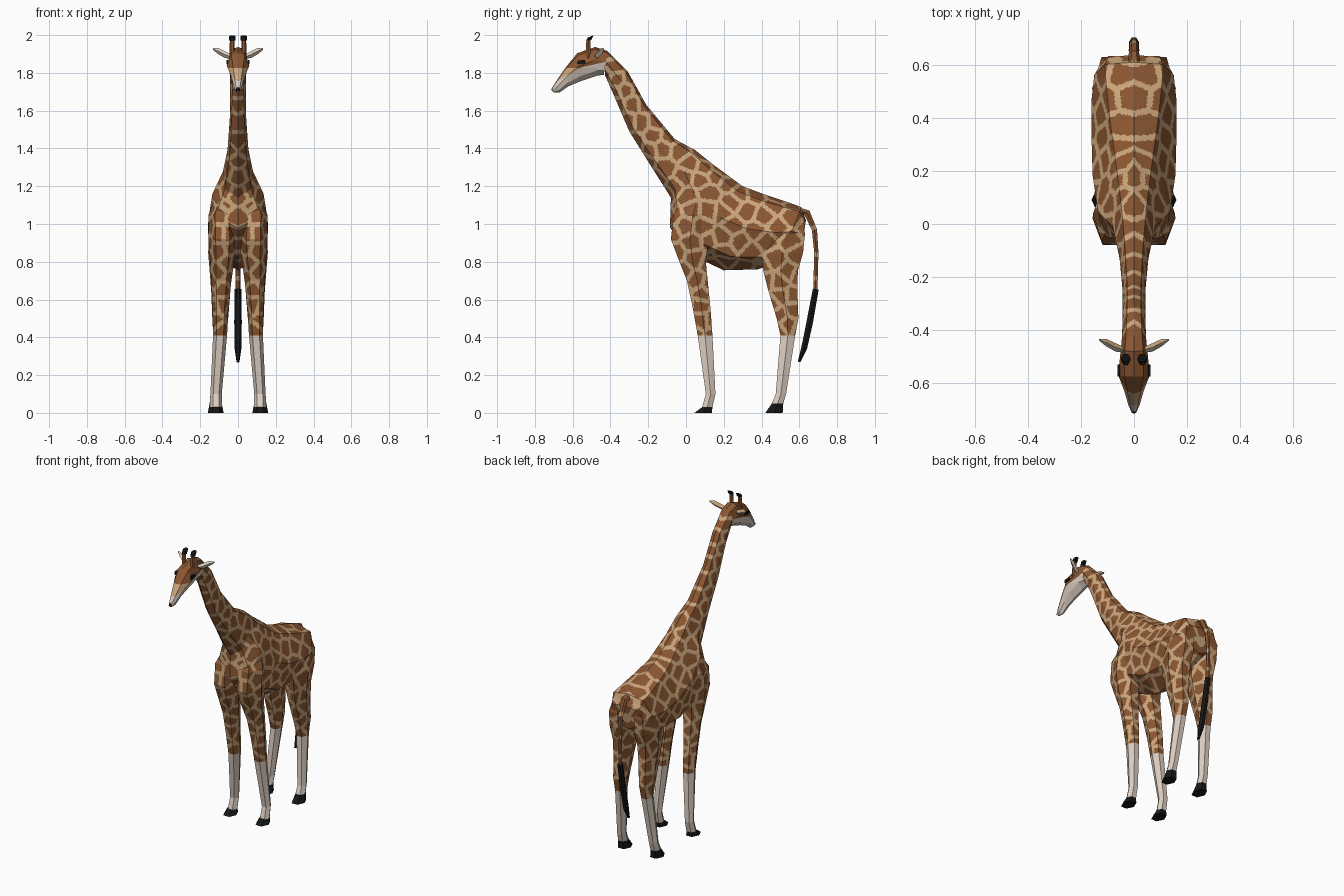
import bpy, bmesh, math, random
from mathutils import Vector, kdtree

if "Cube" in bpy.data.objects:
    bpy.data.objects.remove(bpy.data.objects["Cube"])

random.seed(7)


def material(name, rgb):
    m = bpy.data.materials.new(name)
    m.diffuse_color = (*rgb, 1)
    m.use_nodes = True
    m.node_tree.nodes["Principled BSDF"].inputs["Base Color"].default_value = m.diffuse_color
    return m


MATS = [material("brown patch", (0.26, 0.095, 0.032)),
        material("tan coat", (0.60, 0.38, 0.20)),
        material("cream", (0.72, 0.62, 0.54)),
        material("black", (0.008, 0.008, 0.008))]
BROWN, TAN, CREAM, BLACK = range(4)


def loft(rings):
    """Skin a list of closed rings of points and cap both ends."""
    bm = bmesh.new()
    vs = [[bm.verts.new(p) for p in r] for r in rings]
    n = len(vs[0])
    for a, b in zip(vs, vs[1:]):
        for i in range(n):
            j = (i + 1) % n
            bm.faces.new((a[i], a[j], b[j], b[i]))
    bm.faces.new(vs[0])
    bm.faces.new(vs[-1])
    bmesh.ops.recalc_face_normals(bm, faces=bm.faces)
    return bm


def spine_ring(ty, tz, by, bz, w1, w2, w3):
    """Symmetric ring from a top point to a bottom point with three half widths."""
    top, bot = Vector((0, ty, tz)), Vector((0, by, bz))
    side = [(0.08, w1), (0.45, w2), (0.82, w3)]
    right = [top.lerp(bot, f) + Vector((w, 0, 0)) for f, w in side]
    left = [top.lerp(bot, f) - Vector((w, 0, 0)) for f, w in reversed(side)]
    return [top, *right, bot, *left]


def leg_ring(s, z, y0, y1, x0, x1):
    """Six-sided level ring filling the given y and x range."""
    cx, cy, rx, ry = (x0 + x1) / 2, (y0 + y1) / 2, (x1 - x0) / 2, (y1 - y0) / 2
    return [(s * (cx + rx * math.cos(k * math.pi / 3)),
             cy + ry * math.sin(k * math.pi / 3) / 0.866, z) for k in range(6)]


def tube(path, sides=6):
    """Tube in the x = 0 plane through (y, z, radius) points."""
    rings = []
    for i, (y, z, r) in enumerate(path):
        a, b = path[max(i - 1, 0)], path[min(i + 1, len(path) - 1)]
        t = Vector((0, b[0] - a[0], b[1] - a[1])).normalized()
        nrm = Vector((0, -t.z, t.y))
        rings.append([Vector((0, y, z)) + nrm * r * math.sin(k * math.tau / sides)
                      + Vector((r * math.cos(k * math.tau / sides), 0, 0)) for k in range(sides)])
    return loft(rings)


def finish(bm, name, rule):
    """Colour faces by rule(face centre, normal) and make the object."""
    bm.normal_update()
    for f in bm.faces:
        f.material_index = rule(f.calc_center_median(), f.normal)
    me = bpy.data.meshes.new(name)
    for m in MATS:
        me.materials.append(m)
    bm.to_mesh(me)
    bm.free()
    ob = bpy.data.objects.new(name, me)
    bpy.context.collection.objects.link(ob)
    return ob


def refine(bm, size=0.013, floor=0.4101):
    """Halve longest edges above the stockings so patches can be coloured."""
    bmesh.ops.triangulate(bm, faces=bm.faces[:])
    todo = [tuple(v.co.copy() for v in f.verts) for f in bm.faces]
    bm.free()
    out, verts = bmesh.new(), {}

    def vert(p):
        key = (round(p.x, 5), round(p.y, 5), round(p.z, 5))
        if key not in verts:
            verts[key] = out.verts.new(p)
        return verts[key]

    while todo:
        a, b, c = todo.pop()
        ab, bc, ca = (a - b).length, (b - c).length, (c - a).length
        if max(ab, bc, ca) > size and max(a.z, b.z, c.z) > floor:
            if bc >= ab and bc >= ca:
                a, b, c = b, c, a
            elif ca >= ab and ca >= bc:
                a, b, c = c, a, b
            m = (a + b) / 2
            todo += [(a, m, c), (m, b, c)]
        else:
            corners = [vert(p) for p in (a, b, c)]
            if len(set(corners)) == 3 and not out.faces.get(corners):
                out.faces.new(corners)
    return out


# neck and torso, one loft from the nape to the rump
body = loft([spine_ring(*r) for r in (
    (-0.42, 1.92, -0.43, 1.79, 0.030, 0.045, 0.032),
    (-0.31, 1.81, -0.39, 1.70, 0.026, 0.043, 0.030),
    (-0.21, 1.63, -0.30, 1.49, 0.026, 0.043, 0.034),
    (-0.06, 1.45, -0.20, 1.33, 0.035, 0.055, 0.045),
    (0.05, 1.39, -0.08, 1.14, 0.045, 0.080, 0.070),
    (0.15, 1.31, -0.085, 0.98, 0.055, 0.135, 0.120),
    (0.30, 1.20, 0.04, 0.83, 0.075, 0.156, 0.130),
    (0.42, 1.155, 0.20, 0.755, 0.092, 0.160, 0.125),
    (0.54, 1.115, 0.38, 0.76, 0.105, 0.160, 0.120),
    (0.61, 1.09, 0.50, 0.80, 0.110, 0.150, 0.110),
    (0.635, 1.02, 0.61, 0.86, 0.095, 0.115, 0.080))])

# legs: level rings of z, y range, x range
FRONT = ((1.15, 0.0, 0.13, 0.03, 0.115), (1.05, -0.065, 0.14, 0.02, 0.155),
         (0.92, -0.08, 0.12, 0.005, 0.156), (0.80, -0.035, 0.105, 0.02, 0.148),
         (0.70, 0.005, 0.115, 0.035, 0.142), (0.55, 0.037, 0.13, 0.05, 0.136),
         (0.41, 0.062, 0.14, 0.058, 0.132), (0.10, 0.105, 0.156, 0.086, 0.146),
         (0.03, 0.085, 0.14, 0.085, 0.15))
HIND = ((1.04, 0.47, 0.61, 0.04, 0.12), (0.95, 0.42, 0.63, 0.03, 0.153),
        (0.85, 0.40, 0.62, 0.02, 0.158), (0.75, 0.41, 0.592, 0.03, 0.15),
        (0.65, 0.435, 0.59, 0.04, 0.142), (0.50, 0.48, 0.595, 0.052, 0.136),
        (0.41, 0.50, 0.578, 0.06, 0.131), (0.10, 0.475, 0.53, 0.086, 0.146),
        (0.05, 0.455, 0.515, 0.086, 0.15))
SOLES = {"front": (0, 0.045, 0.137, 0.076, 0.16), "hind": (0, 0.42, 0.512, 0.076, 0.16)}

coat = {"body": body}
for side, s in (("right", 1), ("left", -1)):
    for kind, rings in (("front", FRONT), ("hind", HIND)):
        coat[f"{kind}_leg_{side}"] = loft([leg_ring(s, *r) for r in rings])
        hoof = loft([leg_ring(s, *rings[-1]), leg_ring(s, *SOLES[kind])])
        finish(hoof, f"{kind}_hoof_{side}", lambda c, n: BLACK)

# tail and its tuft
coat["tail"] = tube([(0.59, 1.07, 0.022), (0.64, 1.06, 0.02), (0.68, 0.97, 0.016),
                     (0.69, 0.85, 0.013), (0.685, 0.65, 0.013)])
tuft = tube([(0.687, 0.655, 0.018), (0.655, 0.48, 0.02), (0.625, 0.34, 0.018), (0.598, 0.27, 0.008)])
finish(tuft, "tail_tuft", lambda c, n: BLACK)

# patch centres spread over the coat, mirrored through |x|
points = []
for name in coat:
    coat[name] = refine(coat[name])
    points += [f.calc_center_median() for f in coat[name].faces]
seeds = []
for p in random.sample(points, min(5000, len(points))):
    p = Vector((abs(p.x), p.y, p.z))
    gap = 0.074 if p.z > 0.75 and p.y > -0.1 else 0.064
    if p.z > 0.41 and all((p - q).length > gap for q in seeds):
        seeds.append(p)
tree = kdtree.KDTree(len(seeds))
for i, p in enumerate(seeds):
    tree.insert(p, i)
tree.balance()


def coat_rule(c, n):
    """Brown cells with tan lines between; cream stockings."""
    if c.z < 0.41:
        return CREAM
    (a, _, d1), (b, _, d2) = tree.find_n((abs(c.x), c.y, c.z), 2)
    return TAN if (d2 * d2 - d1 * d1) / (2 * (a - b).length) < 0.0115 else BROWN


for name, bm in coat.items():
    finish(bm, name, coat_rule)

# head, cut along its colour borders
head = loft([spine_ring(*r) for r in (
    (-0.415, 1.915, -0.435, 1.79, 0.030, 0.045, 0.032),
    (-0.48, 1.937, -0.47, 1.785, 0.035, 0.050, 0.038),
    (-0.575, 1.905, -0.56, 1.755, 0.035, 0.060, 0.035),
    (-0.64, 1.825, -0.62, 1.73, 0.024, 0.036, 0.024),
    (-0.69, 1.752, -0.67, 1.696, 0.014, 0.022, 0.016),
    (-0.714, 1.712, -0.70, 1.695, 0.007, 0.010, 0.006))])
for co, no in (((0, 0, 1.825), (0, 0, 1)), ((0, -0.55, 1.83), (0, -0.23, 1)),
               ((0, -0.55, 1.83), (0, -0.54, 1)), ((0, -0.706, 0), (0, 1, 0))):
    bmesh.ops.bisect_plane(head, geom=head.verts[:] + head.edges[:] + head.faces[:],
                           plane_co=co, plane_no=no)


def head_rule(c, n):
    if c.y < -0.706:
        return BLACK
    if c.z < 1.83 + (c.y + 0.55) * (0.23 if c.y > -0.55 else 0.54):
        return CREAM
    return BROWN if c.z > 1.825 else TAN


finish(head, "head", head_rule)


def horn_ring(s, y, z, r, tilt=0.0):
    turn = [k * math.pi / 3 for k in range(6)]
    return [(s * 0.031 + r * math.cos(a), y + r * math.sin(a), z + tilt * math.sin(a)) for a in turn]


for side, s in (("right", 1), ("left", -1)):
    # horns with black caps
    finish(loft([horn_ring(s, -0.52, 1.87, 0.016), horn_ring(s, -0.517, 1.975, 0.012)]),
           f"horn_{side}", lambda c, n: BROWN)
    finish(loft([horn_ring(s, -0.515, 1.972, 0.017, 0.004), horn_ring(s, -0.505, 1.993, 0.018, 0.007)]),
           f"horn_cap_{side}", lambda c, n: BLACK)

    # ears: flattened four-sided spindles, tan behind
    ear = loft([[(s * x, y + ry, z), (s * x, y, z + rz), (s * x, y - ry, z), (s * x, y, z - rz)]
                for x, y, z, ry, rz in ((0.035, -0.475, 1.885, 0.010, 0.012),
                                        (0.070, -0.465, 1.897, 0.016, 0.018),
                                        (0.105, -0.447, 1.916, 0.014, 0.017),
                                        (0.132, -0.436, 1.926, 0.003, 0.005))])
    finish(ear, f"ear_{side}", lambda c, n: TAN if n.y > 0 and n.z > 0 else CREAM)

    # eyes
    eye = loft([[(s * x, -0.575, 1.846), (s * x, -0.530, 1.848),
                 (s * x, -0.535, 1.868), (s * x, -0.572, 1.866)] for x in (0.053, 0.062)])
    finish(eye, f"eye_{side}", lambda c, n: BLACK)
